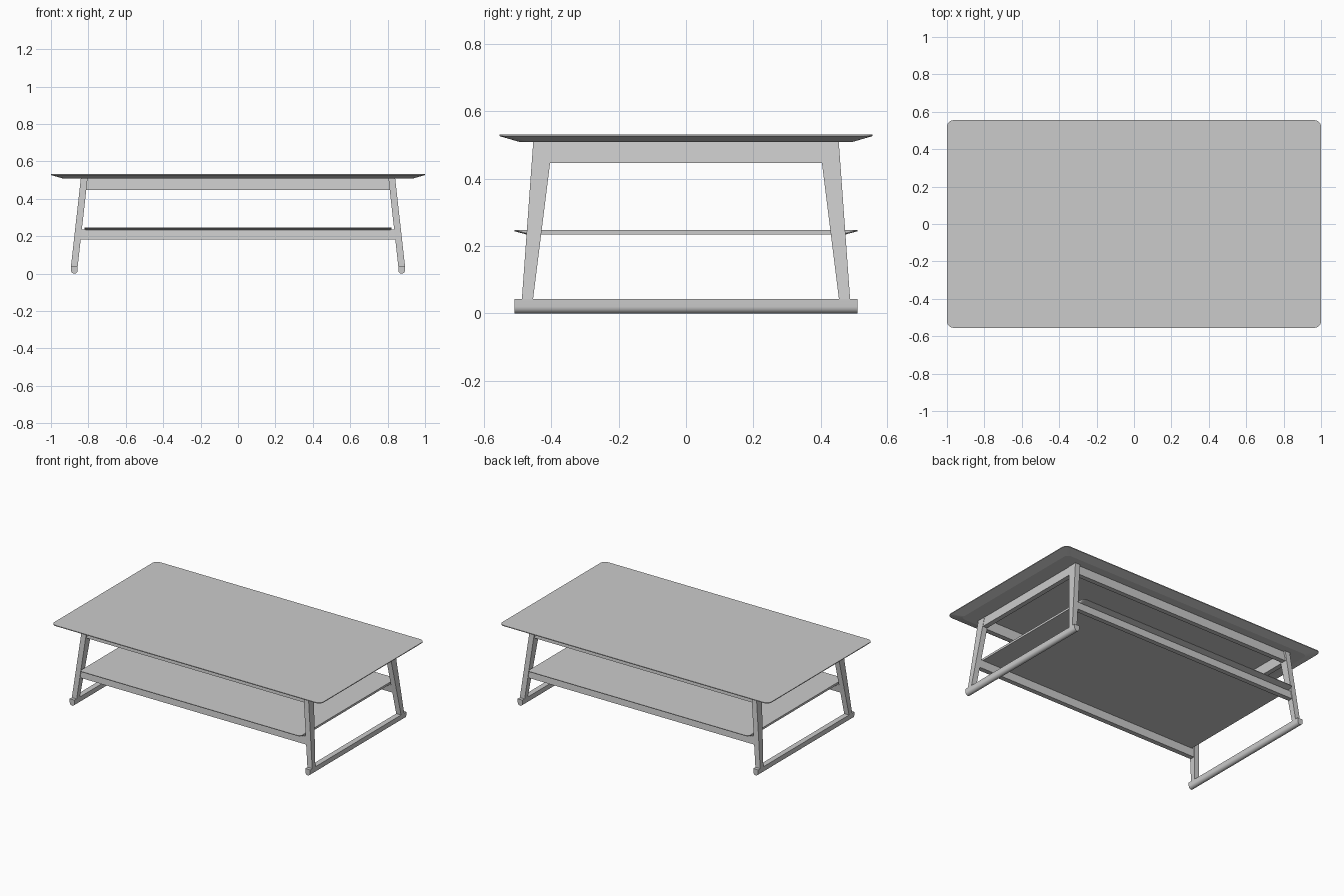
import bpy
import bmesh
from math import sin, cos, pi

cube = bpy.data.objects.get("Cube")
if cube:
    bpy.data.objects.remove(cube, do_unlink=True)

grey = bpy.data.materials.new("plain grey")
grey.use_nodes = True
grey.diffuse_color = (0.6, 0.6, 0.6, 1)
grey.node_tree.nodes["Principled BSDF"].inputs["Base Color"].default_value = (0.6, 0.6, 0.6, 1)


def loft(name, rings, smooth=False):
    """Skin a stack of matching closed rings and cap both ends."""
    bm = bmesh.new()
    loops = [[bm.verts.new(p) for p in ring] for ring in rings]
    n = len(loops[0])
    for a, b in zip(loops, loops[1:]):
        for i in range(n):
            j = (i + 1) % n
            bm.faces.new((a[i], a[j], b[j], b[i]))
    bm.faces.new(loops[0][::-1])
    bm.faces.new(loops[-1])
    bmesh.ops.recalc_face_normals(bm, faces=bm.faces)
    mesh = bpy.data.meshes.new(name)
    bm.to_mesh(mesh)
    bm.free()
    mesh.materials.append(grey)
    obj = bpy.data.objects.new(name, mesh)
    bpy.context.collection.objects.link(obj)
    if smooth:
        bpy.ops.object.select_all(action="DESELECT")
        obj.select_set(True)
        bpy.context.view_layer.objects.active = obj
        bpy.ops.object.shade_smooth_by_angle(angle=0.6)
    return obj


def rect(x0, x1, y0, y1, z):
    return [(x0, y0, z), (x1, y0, z), (x1, y1, z), (x0, y1, z)]


def rounded_rect(hx, hy, r, z, steps=6):
    corners = [(1, 1), (-1, 1), (-1, -1), (1, -1)]
    ring = []
    for k, (sx, sy) in enumerate(corners):
        for i in range(steps + 1):
            a = (k + i / steps) * pi / 2
            ring.append((sx * (hx - r) + r * cos(a), sy * (hy - r) + r * sin(a), z))
    return ring


LEG_FOOT, LEG_TOP = 0.04, 0.512


def on_leg(low, high, z):
    """Value along a leg at height z."""
    return low + (high - low) * (z - LEG_FOOT) / (LEG_TOP - LEG_FOOT)


def leg_x(z):
    return on_leg(0.875, 0.822, z)


# Table top with an underside chamfer, and the shelf chamfered along its long sides
loft("table_top", [rounded_rect(0.94, 0.497, 0.03, 0.51),
                   rounded_rect(1, 0.555, 0.035, 0.527),
                   rounded_rect(1, 0.555, 0.035, 0.532)])
loft("shelf", [rounded_rect(0.82, 0.473, 0.02, 0.234),
               rounded_rect(0.82, 0.51, 0.02, 0.244),
               rounded_rect(0.82, 0.51, 0.02, 0.248)])

for sx, side in ((1, "left"), (-1, "right")):
    # Tapered, splayed legs
    for sy, end in ((-1, "front"), (1, "back")):
        rings = []
        for z in (LEG_FOOT, LEG_TOP):
            c = sx * leg_x(z)
            rings.append(rect(c - 0.018, c + 0.018, sy * on_leg(0.455, 0.396, z),
                              sy * on_leg(0.488, 0.454, z), z))
        loft(f"{end}_{side}_leg", rings)

    # Leaning end rail under the top
    rings = []
    for z in (0.447, LEG_TOP):
        c = sx * leg_x(z)
        rings.append(rect(c - 0.016, c + 0.016, -0.415, 0.415, z))
    loft(f"{side}_end_rail", rings)

    # Floor runner, flat on top and round underneath
    r = 0.018
    profile = [(r, 0.042)] + [(r * cos(a), 0.02 + 0.02 * sin(a))
                              for a in (-pi * i / 16 for i in range(17))] + [(-r, 0.042)]
    loft(f"{side}_floor_runner",
         [[(sx * 0.875 + x, y, z) for x, z in profile] for y in (-0.51, 0.51)], smooth=True)

# Long rails under the top and under the shelf
for sy, end in ((-1, "front"), (1, "back")):
    for name, z0, z1 in (("upper", 0.447, LEG_TOP), ("shelf", 0.183, 0.235)):
        rings = []
        for z in (z0, z1):
            hx = leg_x(z) - 0.005
            y = sy * on_leg(0.4715, 0.425, z)
            rings.append(rect(-hx, hx, y - 0.016, y + 0.016, z))
        loft(f"{end}_{name}_rail", rings)
